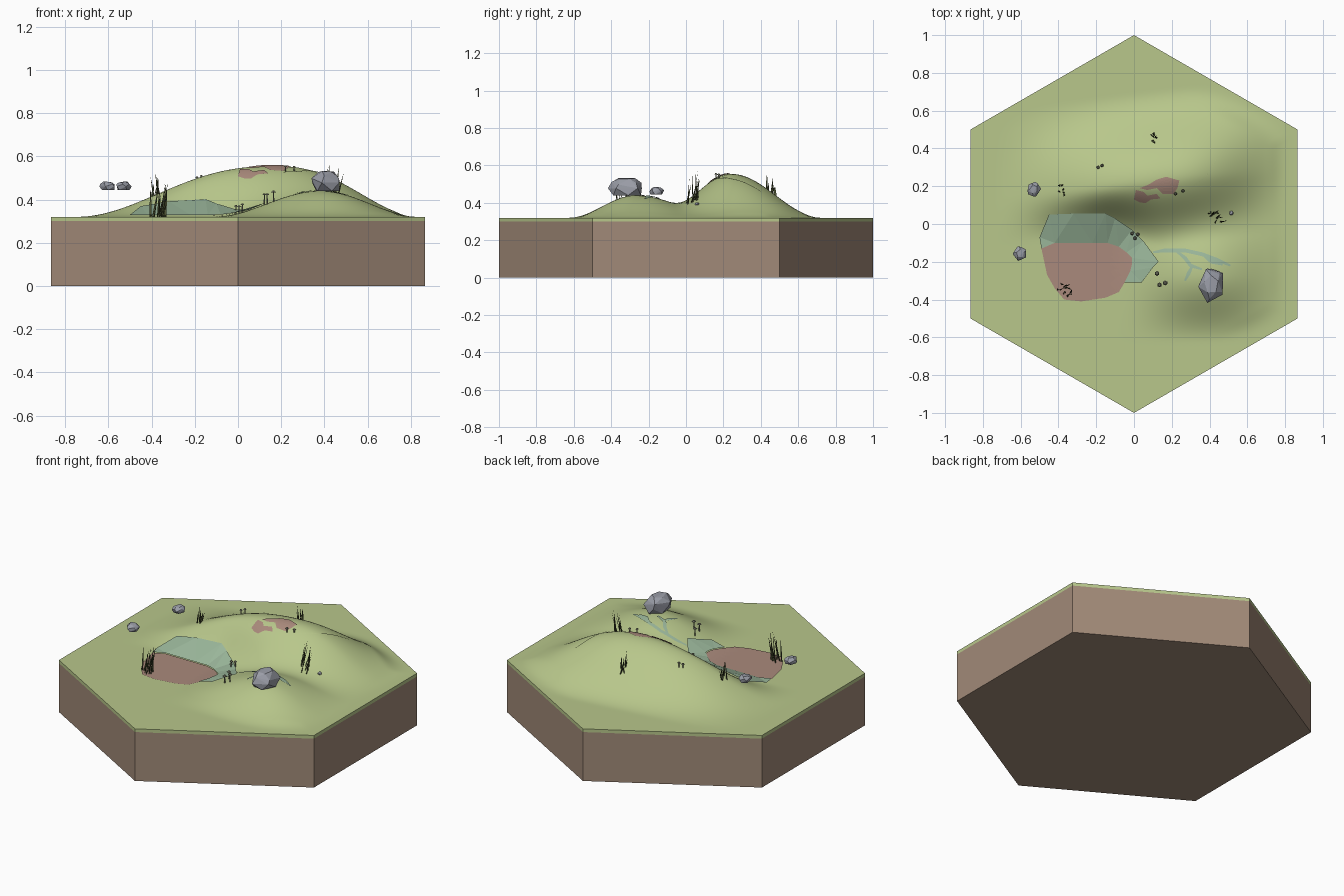
import bpy, bmesh, math, random
from mathutils import Vector

if "Cube" in bpy.data.objects:
    bpy.data.objects.remove(bpy.data.objects["Cube"])

random.seed(4)


def material(name, r, g, b):
    m = bpy.data.materials.new(name)
    lin = [((c / 255 + 0.055) / 1.055) ** 2.4 for c in (r, g, b)]
    m.diffuse_color = (*lin, 1)
    m.use_nodes = True
    m.node_tree.nodes["Principled BSDF"].inputs["Base Color"].default_value = m.diffuse_color
    return m


GRASS = material("meadow_green", 184, 199, 139)
SOIL = material("soil_brown", 161, 138, 120)
MUD = material("mud_red_brown", 170, 138, 124)
WATER = material("water_teal", 155, 183, 155)
ROCK = material("rock_grey", 155, 158, 168)
BLADE = material("blade_dark_green", 78, 84, 52)
STEM = material("mushroom_grey", 125, 128, 108)


def finish(name, bm, mat, smooth=False):
    bmesh.ops.recalc_face_normals(bm, faces=bm.faces[:])
    me = bpy.data.meshes.new(name)
    bm.to_mesh(me)
    bm.free()
    me.materials.append(mat)
    ob = bpy.data.objects.new(name, me)
    bpy.context.collection.objects.link(ob)
    if smooth:
        me.polygons.foreach_set("use_smooth", [True] * len(me.polygons))
    return ob


def bump(d, w, p=1.0):
    t = min(abs(d) / w, 1) ** p
    return math.cos(t * math.pi / 2) ** 2


def ease(t):
    t = max(0, min(1, t))
    return t * t * (3 - 2 * t)


def height(x, y):
    """Ground height: a long ridge at the back and a lower hill at the right."""
    dx, dy = x - 0.17, y - (0.22 + 0.12 * x)
    front = 0.25 + 0.11 * ease((x + 0.2) / 0.38)
    ridge = 0.235 * bump(dx, 0.68 if dx > 0 else 0.92, 1.2) * bump(dy, 0.47 if dy > 0 else front)
    hx, hy = x - 0.38, y + 0.27
    hill = 0.12 * bump(hx, 0.47 if hx > 0 else 0.5) * bump(hy, 0.5 if hy > 0 else 0.36)
    edge = 0.866 - max(abs(x), abs(x) / 2 + abs(y) * 0.866)
    return 0.32 + (ridge + hill) * ease(edge / 0.15)


HEX = [(math.sin(i * math.pi / 3), math.cos(i * math.pi / 3)) for i in range(6)]


def prism(name, z0, z1, mat, caps):
    bm = bmesh.new()
    lo = [bm.verts.new((x, y, z0)) for x, y in HEX]
    hi = [bm.verts.new((x, y, z1)) for x, y in HEX]
    for i in range(6):
        j = (i + 1) % 6
        bm.faces.new((lo[i], lo[j], hi[j], hi[i]))
    if caps:
        bm.faces.new(lo)
        bm.faces.new(hi)
    return finish(name, bm, mat)


# Tile body and turf
prism("soil_base", 0, 0.30, SOIL, True)
prism("turf_rim", 0.30, 0.32, GRASS, False)
bm = bmesh.new()
mid = bm.verts.new((0, 0, 0))
ring = [bm.verts.new((x, y, 0)) for x, y in HEX]
for i in range(6):
    bm.faces.new((mid, ring[(i + 1) % 6], ring[i]))
bmesh.ops.subdivide_edges(bm, edges=bm.edges[:], cuts=45, use_grid_fill=True)
for v in bm.verts:
    v.co.z = height(v.co.x, v.co.y)
finish("turf_ground", bm, GRASS, True)


def drape(name, polys, mat, cuts=5, lift=0.005):
    """Thin patches laid over the ground."""
    bm = bmesh.new()
    for pts in polys:
        bm.faces.new([bm.verts.new((x, y, 0)) for x, y in pts])
    bmesh.ops.triangulate(bm, faces=bm.faces[:])
    if cuts:
        bmesh.ops.subdivide_edges(bm, edges=bm.edges[:], cuts=cuts, use_grid_fill=True)
    for v in bm.verts:
        v.co.z = height(v.co.x, v.co.y) + lift
    for f in bm.faces:
        f.normal_update()
        if f.normal.z < 0:
            f.normal_flip()
    return finish(name, bm, mat)


def ribbon(path, width):
    """Tapered strip outline along a path."""
    left, right = [], []
    for i, p in enumerate(path):
        a, b = Vector(path[max(i - 1, 0)]), Vector(path[min(i + 1, len(path) - 1)])
        n = (b - a).normalized().orthogonal()
        w = width * (0.25 if i in (0, len(path) - 1) else 0.5)
        left.append(tuple(Vector(p) + n * w))
        right.append(tuple(Vector(p) - n * w))
    return left + right[::-1]


# Pond: mud floor and faceted water along the bank
inner = [(-.49, -.13), (-.42, -.10), (-.32, -.10), (-.22, -.10), (-.14, -.10), (-.08, -.12),
         (-.04, -.15), (-.01, -.18), (-.01, -.21), (-.02, -.25), (-.05, -.31)]
outer = [(-.50, -.07), (-.45, .05), (-.32, .055), (-.15, .055), (-.10, .03), (-.01, -.03),
         (.05, -.09), (.13, -.20), (.10, -.23), (.04, -.31), (-.04, -.31)]
floor = inner + [(-.08, -.36), (-.15, -.39), (-.28, -.41), (-.37, -.40), (-.42, -.34), (-.46, -.27)]
drape("pond_mud", [floor], MUD)
drape("pond_water", [[inner[i], outer[i], outer[i + 1], inner[i + 1]] for i in range(len(inner) - 1)],
      WATER, cuts=0, lift=0.009)

# Bare earth on the ridge, rivulets on the hill, pale creases
drape("bare_earth", [
    [(.0, .13), (.03, .115), (.06, .11), (.09, .13), (.14, .135), (.12, .16), (.07, .15), (.05, .17), (.01, .18)],
    [(.03, .19), (.07, .18), (.12, .19), (.15, .16), (.21, .16), (.23, .19), (.24, .23), (.17, .25), (.12, .235),
     (.08, .21)]], MUD)
drape("rivulets", [ribbon(p, .02) for p in (
    [(.10, -.15), (.16, -.14), (.27, -.14), (.36, -.16), (.44, -.19), (.51, -.22)],
    [(.22, -.14), (.27, -.18), (.30, -.22), (.36, -.24)],
    [(.36, -.16), (.41, -.20), (.47, -.215)],
    [(.27, -.30), (.29, -.26), (.31, -.22)])], WATER)
drape("ground_creases", [ribbon(p, .008) for p in (
    [(-.30, .27), (-.20, .29), (-.10, .30), (.01, .285)],
    [(.21, .15), (.29, .18), (.38, .25), (.47, .40)])], GRASS)


# Rocks
def rock(name, x, y, z, sx, sy, sz, seed):
    rnd = random.Random(seed)
    bm = bmesh.new()
    for h, r in ((0, .8), (.4, 1), (.75, .9), (1, .55)):
        turn = rnd.uniform(0, 1)
        for k in range(5):
            a = turn + k * math.tau / 5
            rr = r * rnd.uniform(.9, 1.08)
            top = h - (.15 * rnd.random() if h > .7 else 0)
            bm.verts.new((x + sx * rr * math.cos(a), y + sy * rr * math.sin(a), z + sz * top))
    hull = bmesh.ops.convex_hull(bm, input=bm.verts[:])
    bmesh.ops.delete(bm, geom=[v for v in hull["geom_interior"] if v.is_valid], context='VERTS')
    return finish(name, bm, ROCK)


rock("large_rock", .41, -.32, .44, .073, .097, .095, 1)
rock("small_rock_left", -.603, -.157, .445, .039, .04, .04, 2)
rock("small_rock_back", -.53, .185, .445, .036, .042, .04, 3)
rock("pebble", .515, .058, height(.515, .058), .012, .012, .014, 5)


# Grass tufts: narrow creased blades
def tuft(name, x, y, tall, spread, count, lean=(0, 0)):
    bm = bmesh.new()
    for _ in range(count):
        a = random.uniform(0, math.tau)
        r = spread * math.sqrt(random.random())
        bx, by = x + r * math.cos(a), y + r * math.sin(a)
        root = Vector((bx, by, height(bx, by) - .005))
        h = tall * random.uniform(.55, 1)
        b = random.uniform(0, math.tau)
        tip = Vector((.015 * math.cos(b) + lean[0], .015 * math.sin(b) + lean[1], h))
        side = Vector((math.cos(a), math.sin(a), 0)) * .005
        for s in (side, side.orthogonal().normalized() * .004):
            base = [bm.verts.new(root + s), bm.verts.new(root - s)]
            knee = [bm.verts.new(root + tip * .5 - s * .8), bm.verts.new(root + tip * .5 + s * .8)]
            top = bm.verts.new(root + tip)
            bm.faces.new(base + knee)
            bm.faces.new((knee[1], knee[0], top))
    return finish(name, bm, BLADE)


tuft("pond_tuft", -.375, -.35, .175, .045, 13, (.012, .005))
tuft("hill_tuft", .425, .035, .16, .04, 10, (.02, .01))
tuft("ridge_tuft", .11, .45, .10, .03, 8)
tuft("bank_tuft", -.39, .175, .10, .03, 7)


# Mushrooms: thin stem and shallow cap
def mushrooms(name, spots, tall, radius):
    bm = bmesh.new()
    for x, y in spots:
        z, h = height(x, y), tall * random.uniform(.8, 1)
        for r0, r1, z0, z1 in ((.0035, .003, z - .005, z + h), (radius, radius * .45, z + h, z + h + .007)):
            made = bmesh.ops.create_cone(bm, cap_ends=True, segments=6, radius1=r0, radius2=r1, depth=z1 - z0)
            bmesh.ops.translate(bm, verts=made["verts"], vec=(x, y, (z0 + z1) / 2))
    return finish(name, bm, STEM)


mushrooms("hill_mushrooms", [(.122, -.262), (.135, -.322), (.165, -.312)], .045, .013)
mushrooms("pond_mushrooms", [(-.01, -.05), (.02, -.055), (.005, -.075)], .035, .010)
mushrooms("ridge_mushrooms", [(-.19, .30), (-.17, .31), (.22, .16), (.26, .175)], .025, .009)
